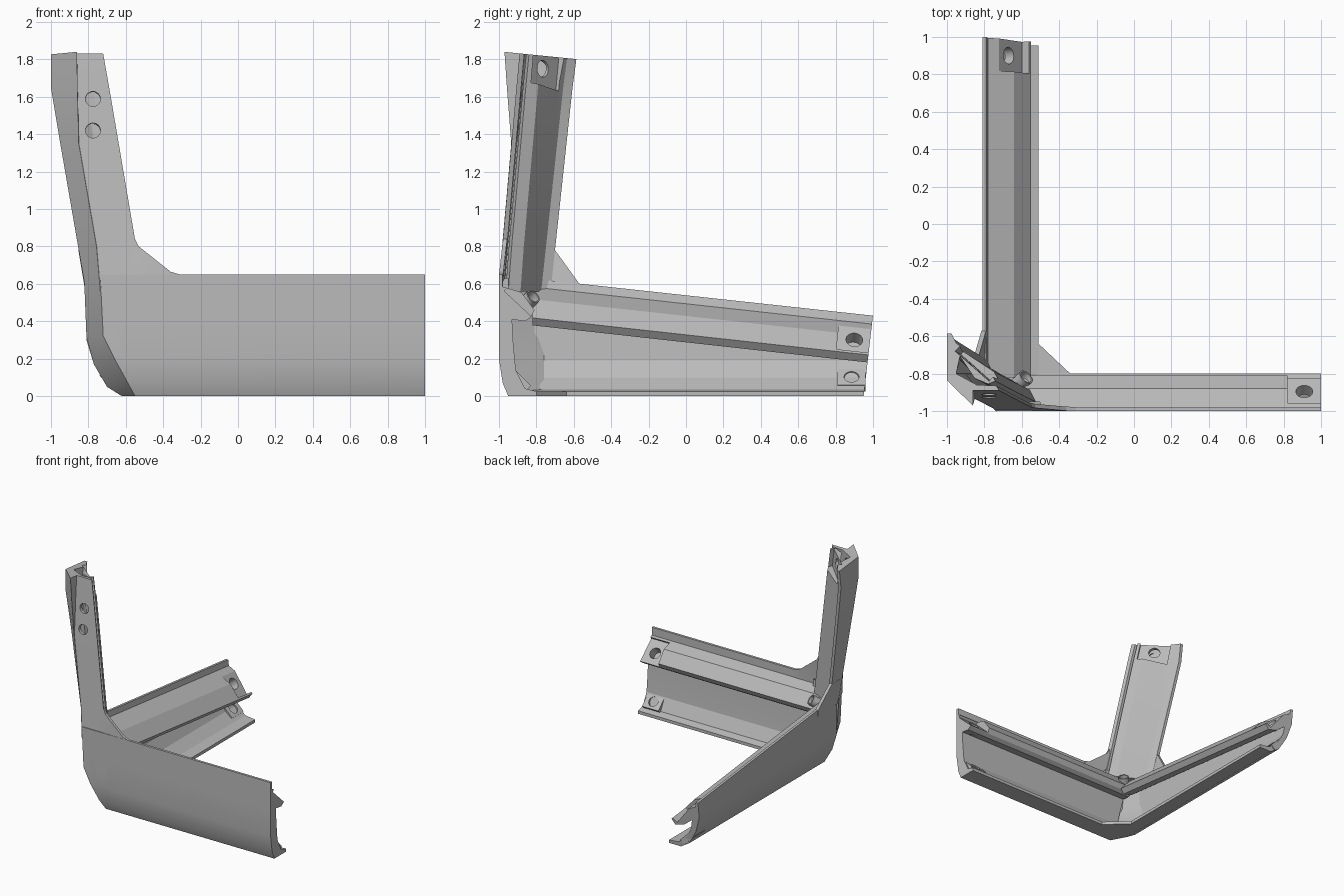
import bpy, bmesh
from math import radians
from mathutils import Vector, Matrix

if "Cube" in bpy.data.objects:
    bpy.data.objects.remove(bpy.data.objects["Cube"])

grey = bpy.data.materials.new("plain_grey")
grey.use_nodes = True
colour = (0.5, 0.5, 0.5, 1)
grey.diffuse_color = colour
grey.node_tree.nodes["Principled BSDF"].inputs["Base Color"].default_value = colour


def finish(name, bm):
    bmesh.ops.recalc_face_normals(bm, faces=bm.faces)
    mesh = bpy.data.meshes.new(name)
    bm.to_mesh(mesh)
    bm.free()
    mesh.materials.append(grey)
    obj = bpy.data.objects.new(name, mesh)
    bpy.context.collection.objects.link(obj)
    return obj


def loft(name, sections):
    """Skin a row of matching closed sections and cap both ends."""
    bm = bmesh.new()
    rings = [[bm.verts.new(p) for p in s] for s in sections]
    n = len(rings[0])
    for a, b in zip(rings, rings[1:]):
        for i in range(n):
            j = (i + 1) % n
            bm.faces.new((a[i], a[j], b[j], b[i]))
    caps = [bm.faces.new(rings[0]), bm.faces.new(rings[-1])]
    for cap in caps:
        cap.normal_update()
    bmesh.ops.triangulate(bm, faces=caps)
    return finish(name, bm)


def slab(name, outline, offset):
    return loft(name, [outline, [Vector(p) + Vector(offset) for p in outline]])


def frame(centre, along, normal):
    a = Vector(along).normalized()
    n = Vector(normal)
    n = (n - a * n.dot(a)).normalized()
    rot = Matrix((a, n.cross(a), n)).transposed().to_4x4()
    return Matrix.Translation(centre) @ rot


def block(name, matrix, size, lift=0):
    bm = bmesh.new()
    m = matrix @ Matrix.Translation((0, 0, lift)) @ Matrix.Diagonal((*size, 1))
    bmesh.ops.create_cube(bm, size=1, matrix=m)
    return finish(name, bm)


def rod(name, matrix, radius, depth):
    bm = bmesh.new()
    bmesh.ops.create_cone(bm, cap_ends=True, segments=24, radius1=radius,
                          radius2=radius, depth=depth, matrix=matrix)
    return finish(name, bm)


def cut(target, tool):
    mod = target.modifiers.new("cut", "BOOLEAN")
    mod.operation, mod.solver, mod.object = "DIFFERENCE", "EXACT", tool
    bpy.context.view_layer.objects.active = target
    bpy.ops.object.modifier_apply(modifier=mod.name)
    bpy.data.objects.remove(tool)


# Long arm along x: constant section (y, z) with a slanted hidden start
x_profile = [(-1, .65), (-1, .42), (-1, .2), (-.98, .07), (-.95, 0), (-.8, 0),
             (-.8, .025), (-.86, .04), (-.91, .14), (-.925, .3), (-.93, .41),
             (-.86, .4), (-.83, .42), (-.81, .46), (-.88, .555), (-.98, .585),
             (-.98, .65)]
x_arm = loft("front_arm", [[(-.55 - .29 * z, y, z) for y, z in x_profile],
                           [(1, y, z) for y, z in x_profile]])

# Long arm along y: the upper points climb towards the corner
y_profile = [(-.81, .43, 1), (-.81, .3, 0), (-.77, .17, 0), (-.7, .05, 0),
             (-.62, 0, 0), (-.51, 0, 0), (-.51, .025, 0), (-.6, .035, 0),
             (-.68, .1, 0), (-.73, .19, 0), (-.74, .26, 1), (-.66, .2, 1),
             (-.58, .18, 1), (-.55, .22, 1), (-.64, .32, 1), (-.78, .385, 1),
             (-.79, .43, 1)]
rise = .198
y_arm = loft("side_arm", [[(x, -.82, z + rise * k) for x, z, k in y_profile],
                          [(x, .95 + .115 * z, z) for x, z, k in y_profile]])


# Upright arm: leaning channel with a pointed ridge towards the top
def post_section(z, fx, ridge):
    h = z - .6
    fy, xr = max(-1, -1 + .089 * h), -.51 - .17 * h
    xs, yb = max(-1, -.82 - .173 * h), -.72 + .108 * h
    pts = [(xr, fy), (fx, fy), (fx - .001, fy - .001 - ridge), (xs, -.835),
           (xs, yb), (xs + .025, yb), (xs + .05, yb - .05),
           (xr - .055, fy + .115), (xr - .02, fy + .05),
           (xr - .06, fy + .035), (xr - .13, fy + .065),
           (xs + .07, yb - .12), (xs + .05, -.8),
           (fx + .02, fy + .03), (xr - .015, fy + .025)]
    slant = .1 if z > 1.8 else 0
    return [(x, y, z - slant * (y + .97)) for x, y in pts]


post = loft("upright_arm", [post_section(.56, -.735, 0), post_section(.8, -.755, 0),
                            post_section(1.35, -.85, 0),
                            post_section(1.65, -.857, .05),
                            post_section(1.84, -.86, .08)])

# Bevelled outer corner joining the front and side skins
front_edge = [(-.735, -1, .62), (-.72, -1, .32), (-.66, -1, .2),
              (-.588, -.98, .07), (-.55, -.95, 0)]
side_edge = [(-.822, -.835, .62), (-.81, -.82, .32), (-.77, -.82, .17),
             (-.7, -.82, .05), (-.62, -.82, 0)]
inward = Vector((.05, .06, .012))
rings = []
for f, s in zip(front_edge, side_edge):
    front, side = Vector(f), Vector(s)
    lap = Vector((-.5, f[1], f[2]))
    rings.append([lap, front, side, side + inward, front + inward,
                  lap + Vector((0, .05, .012))])
loft("corner_bevel", rings)

# Floor plate and the two web gussets
slab("floor_corner", [(-.55, -.95, 0), (-.62, -.82, 0), (-.62, -.64, 0),
                      (-.51, -.64, 0), (-.34, -.8, 0), (-.34, -.95, 0)], (0, 0, .025))
slab("front_gusset", [(-.55, -.978, .84), (-.53, -.983, .8), (-.36, -.998, .665),
                      (-.31, -1, .65), (-.31, -1, .58), (-.6, -1, .58)], (0, .022, 0))
slab("side_gusset", [(-.853, -.7, .78), (-.815, -.57, .6), (-.81, -.57, .52),
                     (-.81, -.8, .52), (-.853, -.8, .78)], (.025, 0, 0))

# Recessed seats with bolt holes near each arm end
seats = [(y_arm, (-.67, .91, .3), (0, 1, -.11), (.18, 0, .14), .2, .23),
         (x_arm, (.92, -.895, .49), (1, 0, 0), (0, .14, .15), .2, .21),
         (post, (-.855, -.765, 1.76), (-.17, .09, 1), (.16, .18, 0), .22, .24)]
for arm, centre, along, normal, length, width in seats:
    f = frame(centre, along, normal)
    cut(arm, block("pocket", f, (length, width, .2), .1))
    cut(arm, rod("drill", f @ Matrix.Translation((-.01, 0, 0)), .045, .16))

# Small bolt pads on the lower flanges
for name, centre, along, normal in [
        ("side_arm_pad", (-.68, .885, .085), (0, 1, 0), (1, 0, 1)),
        ("front_arm_pad", (.91, -.89, .08), (1, 0, 0), (0, 1, 1))]:
    f = frame(centre, along, normal)
    pad = block(name, f, (.15, .12, .05))
    cut(pad, rod("drill", f @ Matrix.Translation((0, 0, .03)), .04, .07))

# Two screw holes square to the upright's leaning front skin
for z in (1.59, 1.42):
    cut(post, rod("drill", frame((-.775, -.93, z), (1, 0, 0), (0, 1, -.089)), .04, .13))

# Diagonal socket where the three arms meet
diagonal = ((1, -1, 0), (1, 1, 1))
socket = rod("corner_socket", frame((-.6, -.84, .51), *diagonal), .042, .08)
cut(socket, rod("drill", frame((-.58, -.82, .53), *diagonal), .034, .1))

# Smooth the gentle curves, keep the folds crisp
for obj in bpy.context.scene.objects:
    obj.select_set(obj.type == "MESH")
bpy.context.view_layer.objects.active = post
bpy.ops.object.shade_smooth_by_angle(angle=radians(18))
